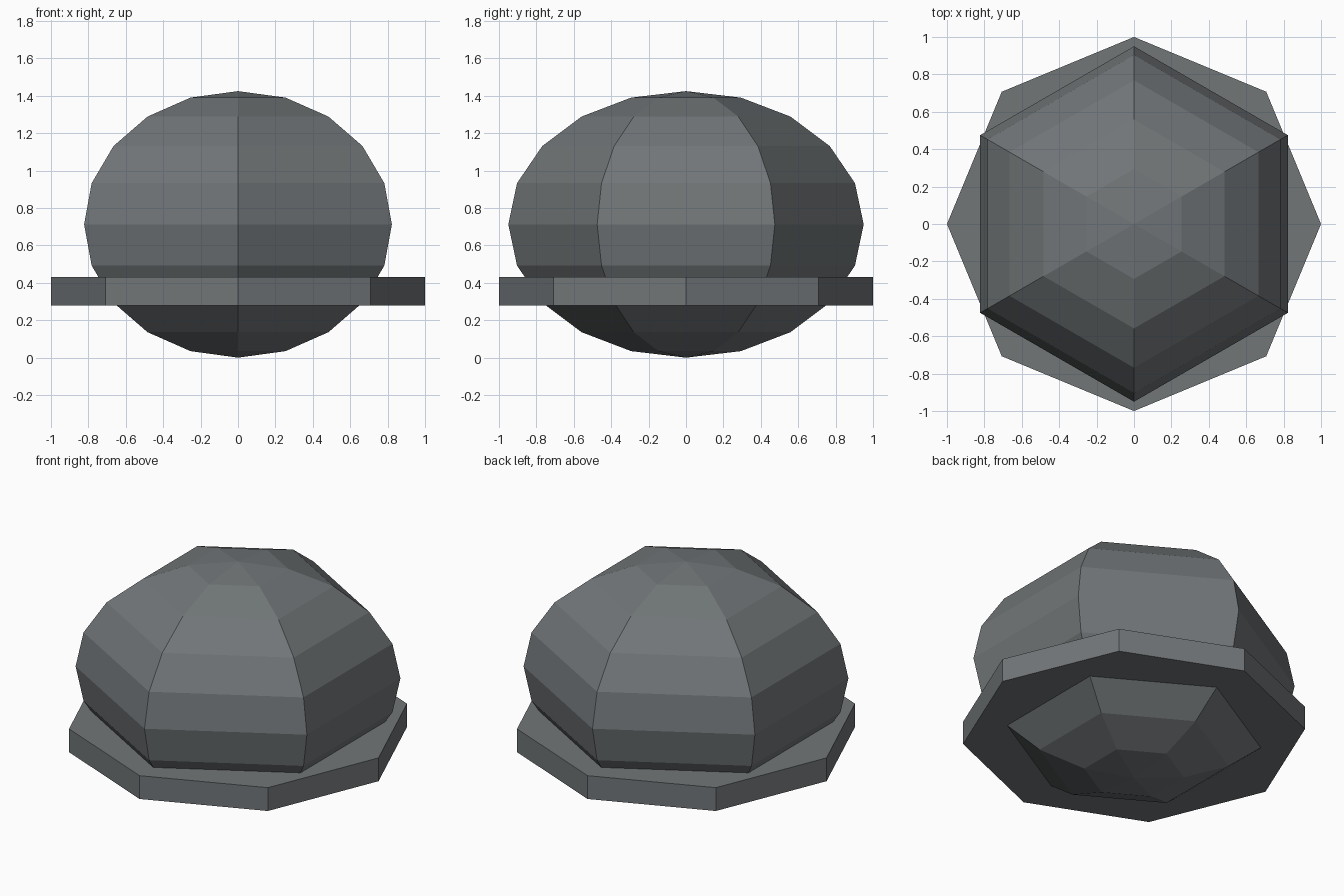
import bpy
import bmesh
from mathutils import Matrix

cube = bpy.data.objects.get("Cube")
if cube:
    bpy.data.objects.remove(cube, do_unlink=True)

# Single slate grey colour
GREY = (0.165, 0.18, 0.187, 1.0)
slate = bpy.data.materials.new("slate_grey")
slate.use_nodes = True
slate.diffuse_color = GREY
for node in slate.node_tree.nodes:
    if node.type == "BSDF_PRINCIPLED":
        node.inputs["Base Color"].default_value = GREY


def add_part(name, bm):
    """Turn a bmesh into a flat-shaded object."""
    mesh = bpy.data.meshes.new(name)
    bm.to_mesh(mesh)
    bm.free()
    mesh.materials.append(slate)
    obj = bpy.data.objects.new(name, mesh)
    bpy.context.collection.objects.link(obj)
    return obj


# Squashed six-sided dome with corners facing front and back
RADIUS, SQUASH = 0.95, 0.75
HALF_HEIGHT = RADIUS * SQUASH
bm = bmesh.new()
bmesh.ops.create_uvsphere(
    bm, u_segments=6, v_segments=10, radius=RADIUS,
    matrix=Matrix.Translation((0, 0, HALF_HEIGHT)) @ Matrix.Diagonal((1, 1, SQUASH, 1)))
add_part("dome_body", bm)

# Eight-sided rim plate around the lower body
RIM_BOTTOM, RIM_TOP = 0.28, 0.43
bm = bmesh.new()
bmesh.ops.create_cone(
    bm, cap_ends=True, segments=8, radius1=1, radius2=1, depth=RIM_TOP - RIM_BOTTOM,
    matrix=Matrix.Translation((0, 0, (RIM_BOTTOM + RIM_TOP) / 2)))
add_part("rim_plate", bm)
